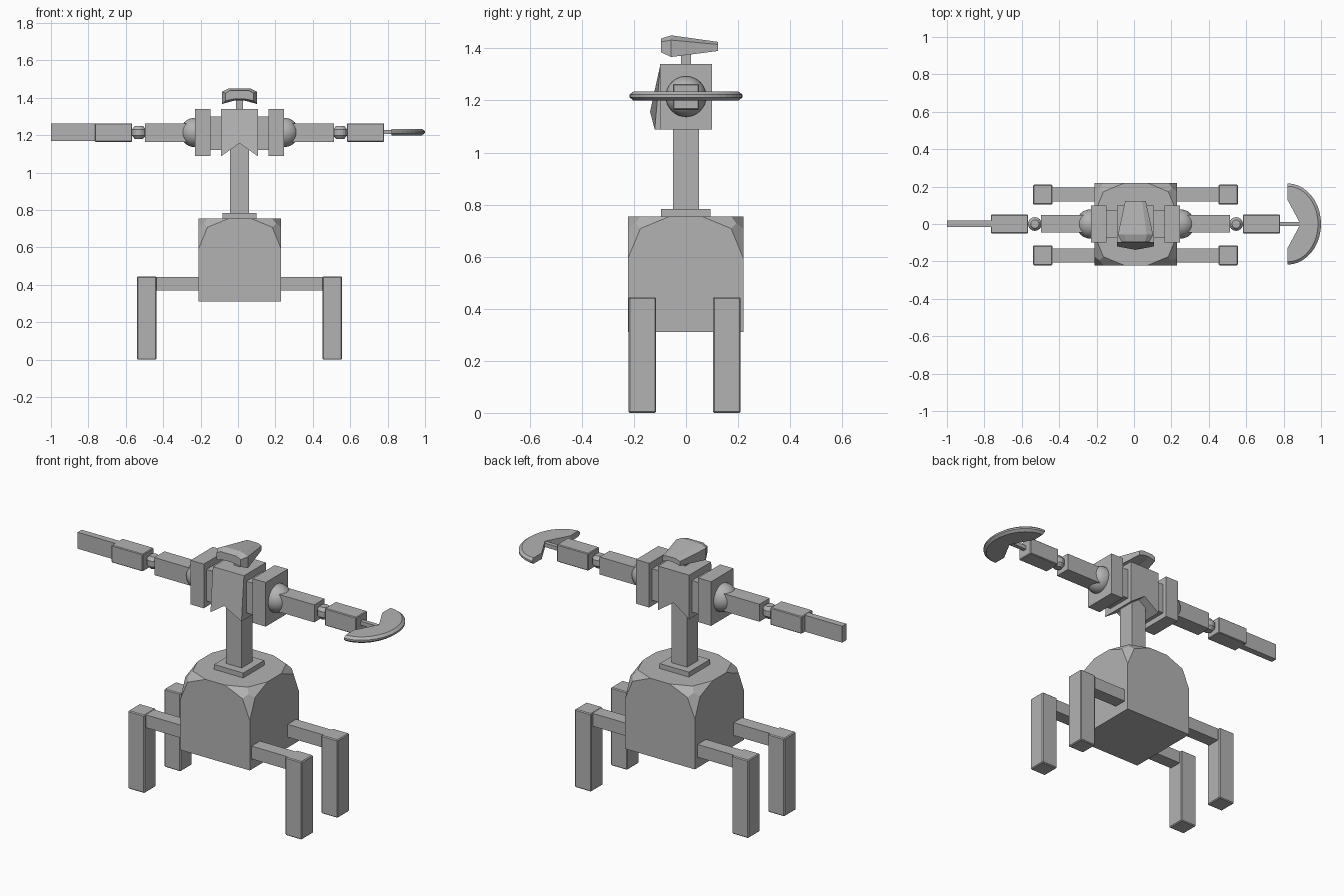
import bpy, bmesh, math
from mathutils import Vector

if "Cube" in bpy.data.objects:
    bpy.data.objects.remove(bpy.data.objects["Cube"])

grey = bpy.data.materials.new("plain grey")
grey.diffuse_color = (0.45, 0.45, 0.45, 1)
grey.use_nodes = True
grey.node_tree.nodes["Principled BSDF"].inputs["Base Color"].default_value = grey.diffuse_color
CX = 0.008   # body midline
AZ = 1.215   # arm height


def finish(name, bm):
    bmesh.ops.recalc_face_normals(bm, faces=bm.faces)
    me = bpy.data.meshes.new(name)
    bm.to_mesh(me)
    bm.free()
    me.materials.append(grey)
    ob = bpy.data.objects.new(name, me)
    bpy.context.collection.objects.link(ob)
    return ob


def box_bm(x, y, z):
    bm = bmesh.new()
    bmesh.ops.create_cube(bm, size=1)
    for v in bm.verts:
        v.co = Vector([(r[0] + r[1]) / 2 + c * (r[1] - r[0]) for r, c in zip((x, y, z), v.co)])
    return bm


def box(name, x, y, z, bevel=0):
    bm = box_bm(x, y, z)
    if bevel:
        bmesh.ops.bevel(bm, geom=bm.edges[:], offset=bevel, segments=1, affect='EDGES')
    return finish(name, bm)


def loft(name, rings):
    """Skin a list of equal-length point rings and cap both ends."""
    bm = bmesh.new()
    vs = [[bm.verts.new(p) for p in r] for r in rings]
    n = len(vs[0])
    for a, b in zip(vs, vs[1:]):
        for i in range(n):
            bm.faces.new((a[i], a[(i + 1) % n], b[(i + 1) % n], b[i]))
    bm.faces.new(vs[0])
    bm.faces.new(vs[-1])
    return finish(name, bm)


# Body: cube with its four top corners rounded off
bm = box_bm((-0.21, 0.23), (-0.222, 0.22), (0.31, 0.755))
bmesh.ops.bevel(bm, geom=[v for v in bm.verts if v.co.z > 0.7], offset=0.16,
                segments=2, profile=0.5, affect='VERTICES')
finish("body", bm)

# Neck and its base plate
box("neck_base", (CX - 0.092, CX + 0.092), (-0.096, 0.094), (0.75, 0.783))
box("neck", (CX - 0.05, CX + 0.05), (-0.05, 0.05), (0.77, 1.2))

# Chest: arched underside and a ridged front
def chest_ring(top_y, side_y, mid_y):
    return [(CX - 0.098, top_y, 1.34), (CX, top_y, 1.34), (CX + 0.098, top_y, 1.34),
            (CX + 0.098, side_y, 1.088), (CX, mid_y, 1.157), (CX - 0.098, side_y, 1.088)]
loft("chest", [chest_ring(-0.098, -0.12, -0.138), chest_ring(0.1, 0.1, 0.1)])

# Head: tapers to the back, arched underneath
def head_ring(y, wt, ws, zt, zs, zb, zm):
    return [(CX - wt, y, zt), (CX + wt, y, zt), (CX + ws, y, zs), (CX + ws, y, zb),
            (CX + ws * .3, y, zm), (CX - ws * .3, y, zm), (CX - ws, y, zb), (CX - ws, y, zs)]
loft("head", [head_ring(-0.096, 0.05, 0.075, 1.438, 1.425, 1.385, 1.395),
              head_ring(-0.057, 0.06, 0.094, 1.45, 1.432, 1.367, 1.385),
              head_ring(0.123, 0.035, 0.055, 1.425, 1.415, 1.39, 1.4)])
box("head_stalk", (CX - 0.018, CX + 0.018), (-0.02, 0.02), (1.33, 1.41))

for s, side in ((-1, "left"), (1, "right")):
    def xs(a, b):
        return tuple(sorted((CX + s * a, CX + s * b)))

    # Shoulder link, shoulder block and ball joint
    box(side + "_shoulder_link", xs(0.09, 0.17), (-0.075, 0.075), (1.12, 1.30))
    box(side + "_shoulder_block", xs(0.154, 0.237), (-0.1, 0.1), (1.088, 1.34))
    bm = bmesh.new()
    bmesh.ops.create_uvsphere(bm, u_segments=32, v_segments=16, radius=0.078)
    bmesh.ops.translate(bm, verts=bm.verts, vec=(CX + s * 0.24, 0, AZ))
    ball = finish(side + "_shoulder_ball", bm)
    ball.data.shade_smooth()

    # Arm with a faceted elbow
    box(side + "_upper_arm", xs(0.24, 0.505), (-0.045, 0.047), (1.163, 1.263))
    rings = [[(CX + s * 0.538 + r * math.cos(i * math.tau / 16), r * math.sin(i * math.tau / 16), AZ + z)
              for i in range(16)] for r, z in ((.022, -.035), (.037, -.016), (.037, .016), (.022, .035))]
    loft(side + "_elbow", rings)
    box(side + "_forearm", xs(0.574, 0.773), (-0.05, 0.05), (1.165, 1.264), 0.004)

    # Legs: horizontal strut and upright foot
    for y, end in ((-0.168, "front"), (0.157, "back")):
        box(f"{end}_{side}_leg_strut", xs(0.2, 0.46), (y - 0.038, y + 0.038), (0.37, 0.443))
        box(f"{end}_{side}_leg", xs(0.444, 0.548), (y - 0.053, y + 0.053), (0, 0.445), 0.005)

# Left hand: flat blade
box("hand_blade", (-1, -0.75), (-0.017, 0.02), (1.168, 1.262))

# Right hand: rod and crescent axe head with bevelled rim
box("axe_rod", (0.77, 0.9), (-0.012, 0.012), (1.207, 1.229))
arc = [(0.82 + 0.18 * math.cos(t), 0.217 * math.sin(t))
       for t in [math.radians(-90 + 180 * i / 20) for i in range(21)]]
rim = arc + [(0.82, 0.13), (0.89, 0.0), (0.82, -0.13)]
flat = [(0.822 + (x - 0.82) * 0.9, y * 0.93) for x, y in arc] + rim[21:]
loft("axe_head", [[(x, y, z) for x, y in p] for p, z in
                  ((flat, 1.2), (rim, 1.212), (rim, 1.222), (flat, 1.234))])
